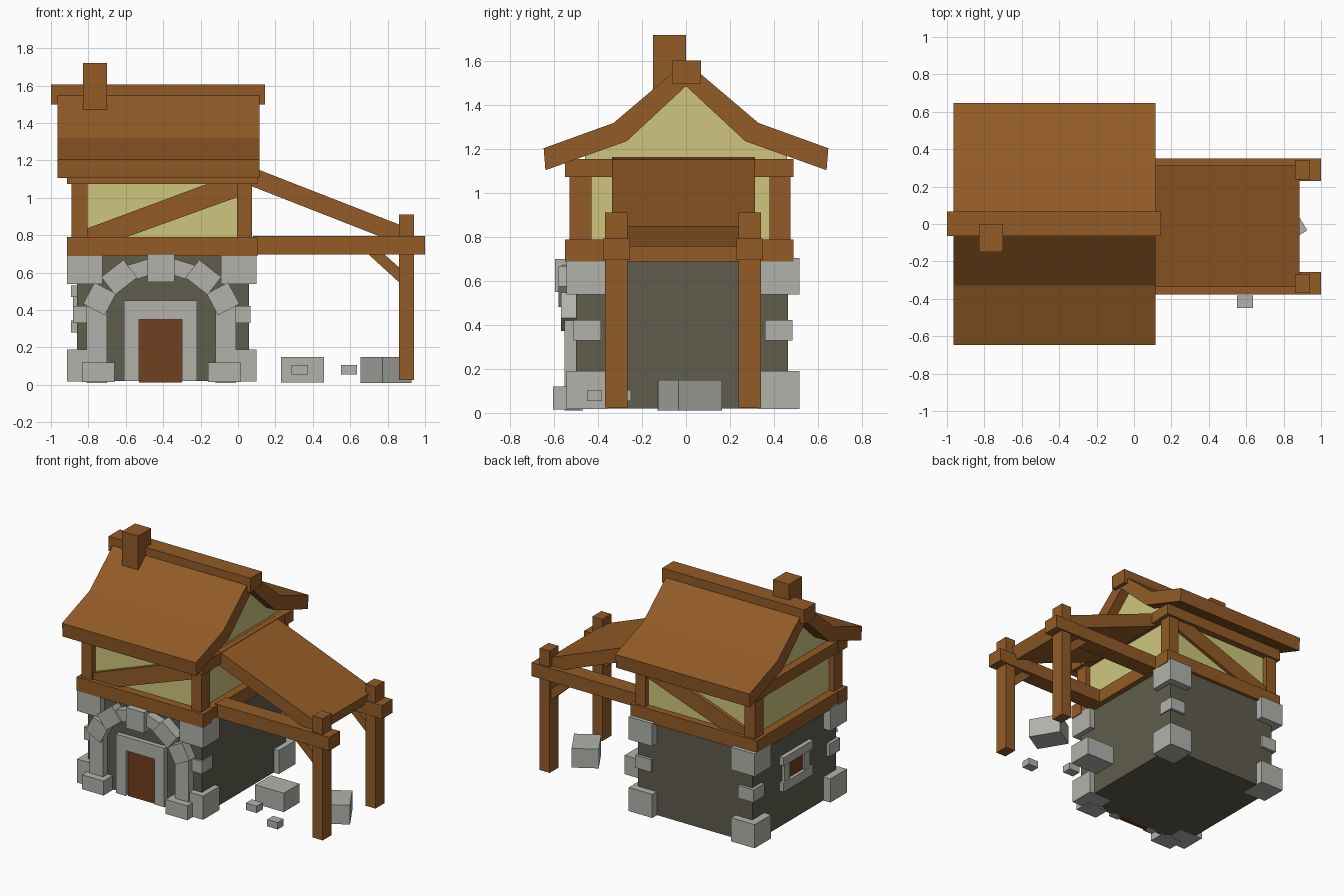
import bpy, math
from mathutils import Matrix, Vector

if "Cube" in bpy.data.objects:
    bpy.data.objects.remove(bpy.data.objects["Cube"])


def material(name, rgb):
    m = bpy.data.materials.new(name)
    m.diffuse_color = (*rgb, 1)
    m.use_nodes = True
    m.node_tree.nodes["Principled BSDF"].inputs["Base Color"].default_value = m.diffuse_color
    return m


WOOD = material("brown wood", (0.29, 0.105, 0.02))
DOOR = material("dark red wood", (0.165, 0.05, 0.013))
STONE = material("light grey stone", (0.44, 0.45, 0.41))
WALL = material("dark grey wall", (0.115, 0.107, 0.075))
PLASTER = material("cream plaster", (0.62, 0.56, 0.21))


def prism(name, profile, lo, hi, axis, mat):
    """Extrude a 2D profile: axis 'x' uses (y, z) points, axis 'y' uses (x, z) points."""
    place = (lambda p, d: (d, p[0], p[1])) if axis == 'x' else (lambda p, d: (p[0], d, p[1]))
    n = len(profile)
    verts = [place(p, d) for d in (lo, hi) for p in profile]
    faces = [tuple(range(n))[::-1], tuple(range(n, 2 * n))]
    faces += [(i, (i + 1) % n, n + (i + 1) % n, n + i) for i in range(n)]
    area = sum(profile[i][0] * profile[(i + 1) % n][1] - profile[(i + 1) % n][0] * profile[i][1]
               for i in range(n))
    if (area < 0) == (axis == 'x'):          # keep normals outward
        faces = [f[::-1] for f in faces]
    me = bpy.data.meshes.new(name)
    me.from_pydata(verts, [], faces)
    me.materials.append(mat)
    ob = bpy.data.objects.new(name, me)
    bpy.context.collection.objects.link(ob)
    return ob


def box(name, x, y, z, mat, turn=0, axis='Z'):
    """Box from x, y, z ranges, optionally turned (degrees) about its own centre."""
    ob = prism(name, [(y[0], z[0]), (y[1], z[0]), (y[1], z[1]), (y[0], z[1])], x[0], x[1], 'x', mat)
    if turn:
        c = Vector((sum(x) / 2, sum(y) / 2, sum(z) / 2))
        ob.data.transform(Matrix.Translation(c) @ Matrix.Rotation(math.radians(turn), 4, axis)
                          @ Matrix.Translation(-c))
    return ob


# House walls: stone below, plaster above, plaster gable in the roof
box("stone_wall", (-0.86, 0.06), (-0.50, 0.465), (0.02, 0.70), WALL)
box("plaster_wall", (-0.85, 0.04), (-0.49, 0.44), (0.75, 1.13), PLASTER)
prism("gable", [(-0.46, 1.12), (0.46, 1.12), (0.46, 1.18), (0.27, 1.25), (0, 1.51),
                (-0.27, 1.25), (-0.46, 1.18)], -0.85, 0.04, 'x', PLASTER)

# Timber rings around the upper floor
for label, z in (("lower", (0.69, 0.79)), ("upper", (1.075, 1.157))):
    for side, y in (("front", (-0.55, -0.45)), ("back", (0.39, 0.49))):
        box(f"{label}_{side}_beam", (-0.915, 0.105), y, z, WOOD)
    for side, x in (("left", (-0.91, -0.81)), ("right", (0.0, 0.10))):
        box(f"{label}_{side}_beam", x, (-0.45, 0.39), z, WOOD)

# Corner posts and diagonal braces
for y in ((-0.53, -0.43), (0.38, 0.475)):
    for x in ((-0.89, -0.805), (-0.005, 0.075)):
        box("corner_post", x, y, (0.78, 1.08), WOOD)
for y in ((-0.52, -0.48), (0.43, 0.465)):
    prism("diagonal_brace", [(-0.81, 0.785), (-0.61, 0.785), (0.0, 1.005), (0.0, 1.08),
                             (-0.15, 1.08), (-0.81, 0.835)], y[0], y[1], 'y', WOOD)

# Roof with kicked eaves, ridge beam and chimney
outer = [(-0.648, 1.205), (-0.33, 1.32), (0, 1.60), (0.33, 1.32), (0.648, 1.205)]
inner = [(0.64, 1.105), (0.27, 1.237), (0, 1.488), (-0.27, 1.237), (-0.64, 1.105)]
prism("roof", outer + inner, -0.965, 0.115, 'x', WOOD)
box("ridge_beam", (-1.0, 0.145), (-0.063, 0.068), (1.50, 1.605), WOOD)
box("chimney", (-0.83, -0.70), (-0.15, 0.0), (1.45, 1.72), WOOD)

# Corner stones
for sx, cx in ((-1, -0.915), (1, 0.10)):
    for sy, cy in ((-1, -0.545), (1, 0.517)):
        for z, size, inset in (((0.018, 0.19), 0.19, 0), ((0.54, 0.705), 0.19, 0),
                               ((0.33, 0.422), 0.125, 0.032)):
            ax, ay = cx - sx * inset, cy - sy * inset
            box("corner_stone", sorted((ax, ax - sx * size)), sorted((ay, ay - sy * size)), z, STONE)

# Door and its square stone frame
box("door", (-0.53, -0.30), (-0.512, -0.49), (0.012, 0.35), DOOR)
for x in ((-0.61, -0.53), (-0.30, -0.22)):
    box("door_jamb", x, (-0.535, -0.48), (0.02, 0.35), STONE)
box("door_lintel", (-0.61, -0.22), (-0.535, -0.48), (0.35, 0.45), STONE)

# Stone arch around the door: feet, pillars, turned blocks, keystone
AX = -0.41
for s in (-1, 1):
    def across(a, b):
        return sorted((AX + s * a, AX + s * b))
    box("arch_foot", across(0.25, 0.425), (-0.605, -0.48), (0.015, 0.12), STONE)
    box("arch_pillar", across(0.29, 0.40), (-0.553, -0.47), (0.01, 0.42), STONE)
    for dx, z, w, h, tilt, front in ((0.33, 0.46, 0.13, 0.13, 62, -0.57),
                                     (0.225, 0.575, 0.15, 0.12, 38, -0.58),
                                     (0.115, 0.615, 0.13, 0.085, 17, -0.565)):
        cx = AX + s * dx
        box("arch_block", (cx - w / 2, cx + w / 2), (front, -0.47), (z - h / 2, z + h / 2),
            STONE, s * tilt, 'Y')
box("keystone", (-0.485, -0.34), (-0.597, -0.47), (0.55, 0.70), STONE)

# Window on the left wall
box("window_pane", (-0.868, -0.85), (-0.12, 0.08), (0.34, 0.48), DOOR)
for y in ((-0.165, -0.10), (0.06, 0.125)):
    box("window_jamb", (-0.882, -0.85), y, (0.33, 0.49), STONE)
for z in ((0.28, 0.345), (0.47, 0.53)):
    box("window_bar", (-0.892, -0.85), (-0.19, 0.15), z, STONE)

# Lean-to canopy on the right: roof slab, beams, posts and knee braces
prism("canopy_roof", [(0.07, 1.166), (0.885, 0.848), (0.852, 0.757), (0.07, 1.063)],
      -0.337, 0.315, 'y', WOOD)
for yc in (-0.317, 0.29):
    box("canopy_beam", (0.08, 1.0), (yc - 0.061, yc + 0.061), (0.697, 0.795), WOOD)
    box("canopy_post", (0.86, 0.94), (yc - 0.051, yc + 0.051), (0.025, 0.912), WOOD)
    prism("knee_brace", [(0.695, 0.70), (0.87, 0.54), (0.87, 0.62), (0.78, 0.70)],
          yc - 0.035, yc + 0.035, 'y', WOOD)

# Loose stones under the canopy
box("large_stone_a", (0.23, 0.46), (-0.13, 0.05), (0.012, 0.15), STONE)
box("large_stone_b", (0.70, 0.88), (-0.097, 0.133), (0.01, 0.15), STONE, 31)
box("small_stone_a", (0.287, 0.375), (-0.32, -0.25), (0.055, 0.105), STONE)
box("small_stone_b", (0.55, 0.635), (-0.45, -0.382), (0.055, 0.105), STONE)
